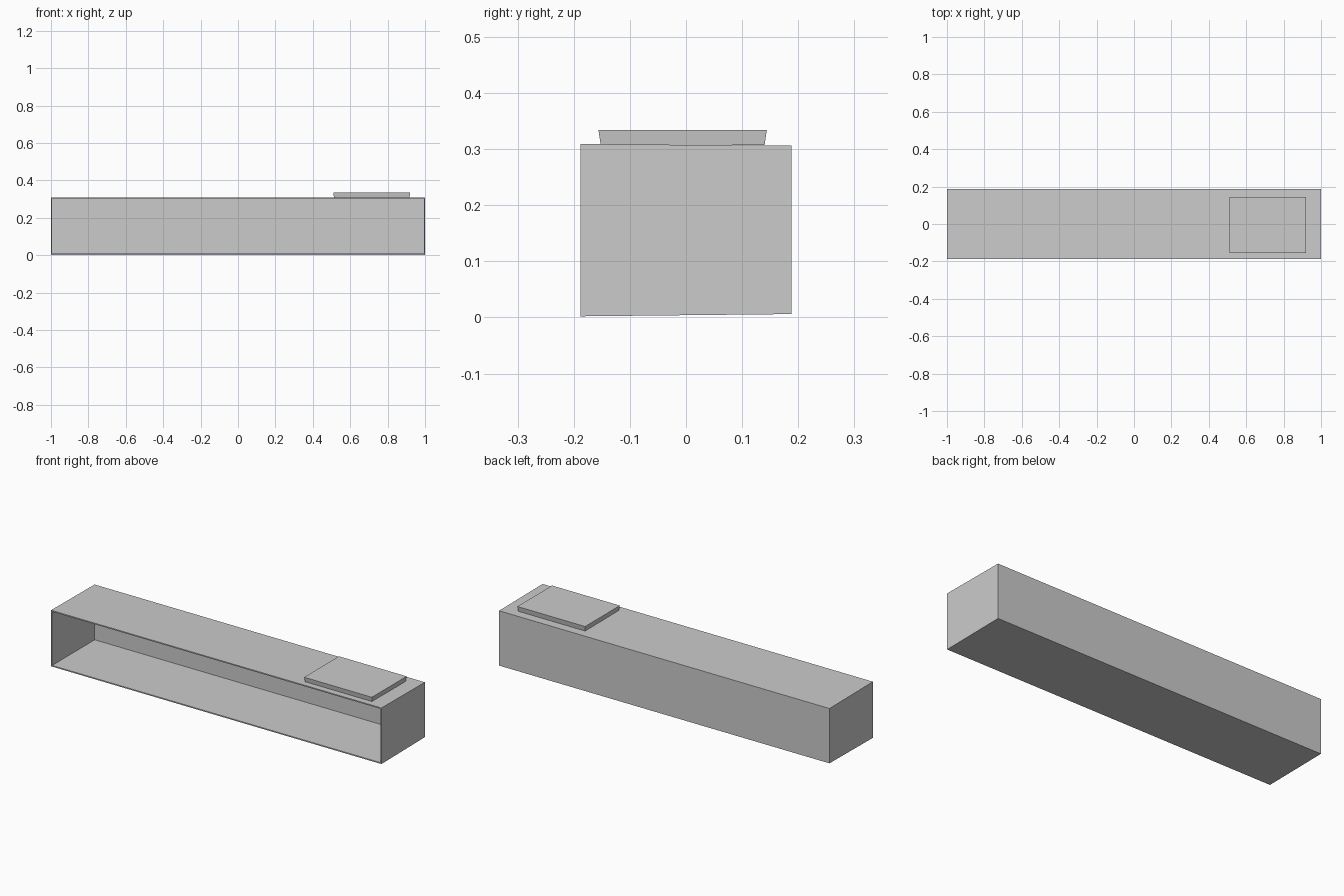
import bpy
import bmesh

if "Cube" in bpy.data.objects:
    bpy.data.objects.remove(bpy.data.objects["Cube"])

grey = bpy.data.materials.new("plain grey")
grey.diffuse_color = (0.6, 0.6, 0.6, 1)
grey.use_nodes = True
grey.node_tree.nodes["Principled BSDF"].inputs["Base Color"].default_value = grey.diffuse_color


def make_object(name, bm):
    bmesh.ops.recalc_face_normals(bm, faces=bm.faces)
    mesh = bpy.data.meshes.new(name)
    bm.to_mesh(mesh)
    bm.free()
    mesh.materials.append(grey)
    obj = bpy.data.objects.new(name, mesh)
    bpy.context.collection.objects.link(obj)
    return obj


def box(bm, x0, x1, y0, y1, z0, z1):
    """Add an axis-aligned box and return its vertices."""
    verts = bmesh.ops.create_cube(bm, size=1)["verts"]
    for v in verts:
        v.co.x = x1 if v.co.x > 0 else x0
        v.co.y = y1 if v.co.y > 0 else y0
        v.co.z = z1 if v.co.z > 0 else z0
    return verts


# Long casing: hollow box, open at the front, narrowing slightly to the back
bm = bmesh.new()
for v in box(bm, -1, 1, -0.188, 0.188, 0.002, 0.309):
    if v.co.y > 0:
        v.co.z += 0.004 if v.co.z < 0.1 else -0.003
bm.normal_update()
front = min(bm.faces, key=lambda f: f.calc_center_median().y)
bmesh.ops.inset_individual(bm, faces=[front], thickness=0.009)
# Push the inset opening back to hollow out the casing
inner = bmesh.ops.extrude_discrete_faces(bm, faces=[front])["faces"][0]
for v in inner.verts:
    v.co.y = 0.18
make_object("open_casing", bm)

# Raised pad on top, flaring slightly towards its upper face
bm = bmesh.new()
for v in box(bm, 0.51, 0.92, -0.156, 0.144, 0.307, 0.334):
    if v.co.z < 0.32:
        v.co.x += 0.003 if v.co.x < 0.7 else -0.003
        v.co.y += 0.004 if v.co.y < 0 else -0.004
make_object("raised_pad", bm)
